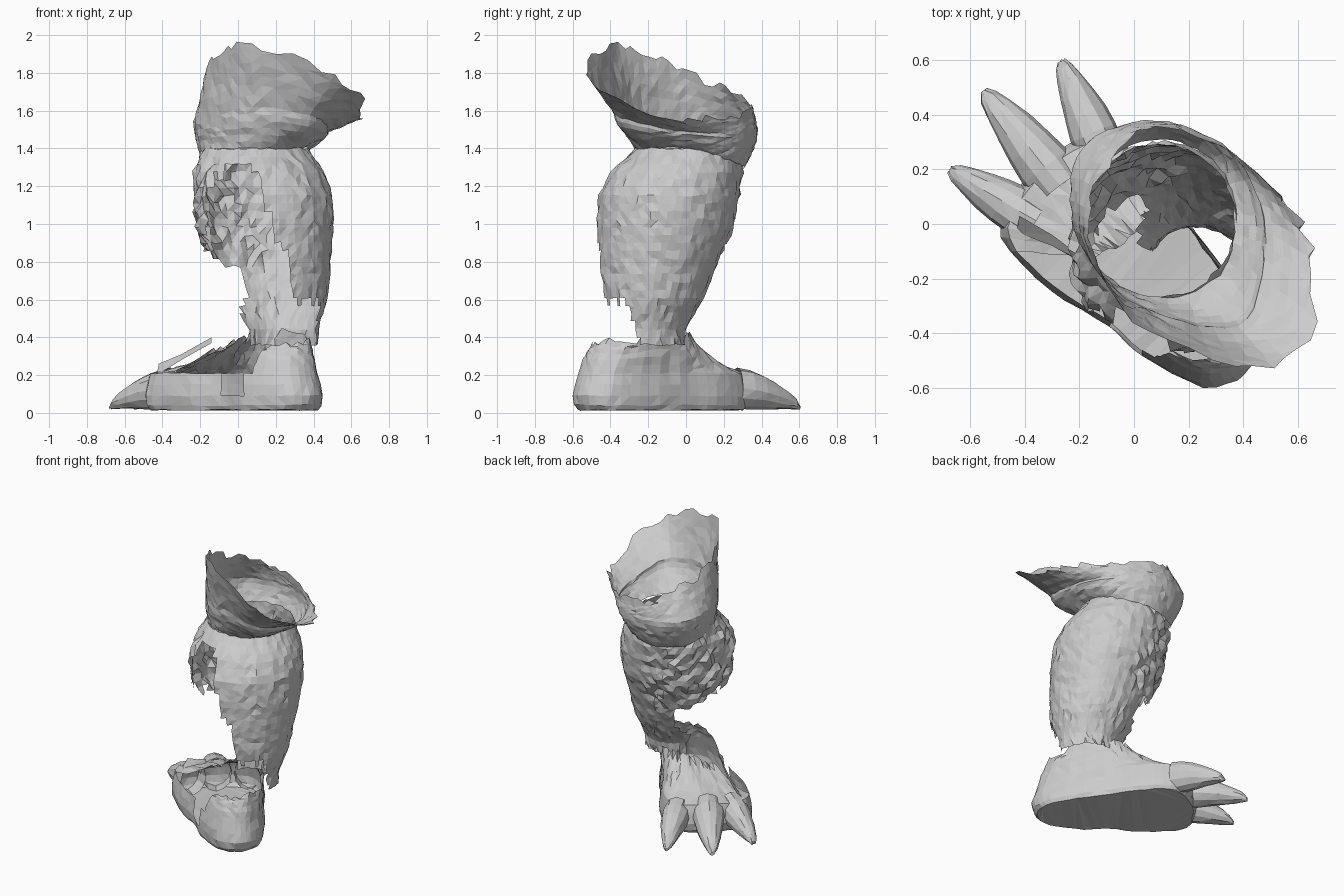
import bpy, bmesh, math, random
from mathutils import Vector

if "Cube" in bpy.data.objects:
    bpy.data.objects.remove(bpy.data.objects["Cube"])

random.seed(4)


def jit(a):
    return Vector([random.uniform(-a, a) for _ in range(3)])


def interp(table, t):
    """Piecewise linear lookup: rows are (key, values...)."""
    if t <= table[0][0]:
        return table[0][1:]
    for a, b in zip(table, table[1:]):
        if t <= b[0]:
            f = (t - a[0]) / (b[0] - a[0])
            return [p + (q - p) * f for p, q in zip(a[1:], b[1:])]
    return table[-1][1:]


def closed_spline(pts, n):
    """Resample a closed Catmull-Rom curve."""
    pts = [Vector(p) for p in pts]
    m, out = len(pts), []
    for i in range(n):
        u = i * m / n
        k, f = int(u), u - int(u)
        a, b, c, d = (pts[(k + j) % m] for j in (-1, 0, 1, 2))
        out.append(0.5 * (2 * b + (c - a) * f + (2 * a - 5 * b + 4 * c - d) * f * f
                          + (3 * b - a - 3 * c + d) * f ** 3))
    return out


def shell(name, rings, keep=None, cap_first=False, cap_last=False):
    """Skin closed rings of points; keep(i, j) chooses which quads stay."""
    bm = bmesh.new()
    rows = [[bm.verts.new(p) for p in r] for r in rings]
    n = len(rows[0])
    for j in range(len(rows) - 1):
        for i in range(n):
            if keep is None or keep(i, j):
                k = (i + 1) % n
                bm.faces.new((rows[j][i], rows[j][k], rows[j + 1][k], rows[j + 1][i]))
    if cap_first:
        bm.faces.new(rows[0][::-1])
    if cap_last:
        bm.faces.new(rows[-1])
    bmesh.ops.delete(bm, geom=[v for v in bm.verts if not v.link_faces], context='VERTS')
    bmesh.ops.triangulate(bm, faces=bm.faces[:])
    me = bpy.data.meshes.new(name)
    bm.to_mesh(me)
    bm.free()
    ob = bpy.data.objects.new(name, me)
    bpy.context.collection.objects.link(ob)
    return ob


# Flared thigh with the knee bulge and a torn rim
N = 52
neck = closed_spline([(.37, 0, 1.4), (.3, .22, 1.34), (.1, .31, 1.3), (-.12, .22, 1.3),
                      (-.2, .02, 1.36), (-.12, -.17, 1.4), (.09, -.27, 1.4), (.3, -.2, 1.4)], N)
mid = closed_spline([(.48, -.02, 1.49), (.36, .26, 1.48), (.08, .38, 1.5), (-.18, .29, 1.52),
                     (-.23, .05, 1.55), (-.13, -.18, 1.57), (.08, -.33, 1.62), (.4, -.36, 1.57)], N)
rim = closed_spline([(.67, -.14, 1.57), (.46, .18, 1.57), (.12, .36, 1.6), (-.07, .26, 1.69),
                     (-.17, .02, 1.8), (-.1, -.21, 1.89), (.07, -.41, 1.97), (.54, -.52, 1.77)], N)
rings = []
for j in range(13):
    t = j / 6
    ring = []
    for a, b, c in zip(neck, mid, rim):
        if t <= 1:
            p = a.lerp(b, t)
            p.xy = a.lerp(b, math.sin(t * math.pi / 2)).xy
        else:
            p = b.lerp(c, t - 1)
        p += jit(.005)
        if j == 12:
            p += (c - b).normalized() * random.uniform(-.04, .03)
        ring.append(p)
    rings.append(ring)
shell("thigh_and_knee", rings)

# Lower leg shell: (height, centre x, centre y, radius)
LEG = [(.36, .23, -.2, .19), (.45, .225, -.2, .2), (.6, .2, -.18, .27), (.8, .17, -.15, .32),
       (1.0, .14, -.11, .365), (1.15, .13, -.09, .37), (1.28, .11, -.05, .345),
       (1.34, .1, -.02, .31), (1.4, .09, .01, .28)]
# Torn lower edge: (angle, lowest height)
EDGE = [(-90, 1.27), (-85, .95), (-75, .9), (-68, .6), (-27, .58), (-15, .38), (118, .38),
        (124, .79), (160, .83), (190, .9), (210, 1.0), (228, 1.25), (245, 1.32), (270, 1.32)]
N, M = 56, 26
Z = [.36 + 1.04 * j / (M - 1) for j in range(M)]
rag = [random.uniform(-.03, .03) for _ in range(N)]
rings = []
for z in Z:
    cx, cy, r = interp(LEG, z)
    ring = []
    for i in range(N):
        d = -90 + 360 * i / N
        a = math.radians(d)
        scaly = 85 < d < 240 and .8 < z < 1.34
        rr = r + (random.uniform(-.02, .015) if scaly else 0)
        ring.append(Vector((cx + rr * math.cos(a), cy + rr * math.sin(a), z)) + jit(.006))
    rings.append(ring)


def leg_keep(i, j):
    d = -90 + 360 * (i + .5) / N
    low = interp(EDGE, d)[0] + (rag[i] if d < -20 or d > 118 else 0)
    return Z[j] > low - .025 or (100 < d < 150 and Z[j] < .62 - (d - 118) * .004)


shell("lower_leg", rings, leg_keep)

# Hollow foot: sole outline and ankle opening, counter-clockwise from the heel
SOLE = [(.25, -.59), (.4, -.54), (.44, -.39), (.34, -.19), (.19, .02), (.06, .2), (-.1, .32),
        (-.28, .26), (-.42, .12), (-.48, -.05), (-.3, -.24), (-.09, -.37), (.03, -.48)]
ANKLE = [(.25, -.5, .36), (.36, -.44, .38), (.38, -.3, .37), (.32, -.16, .42), (.2, -.01, .42),
         (.12, .02, .42), (.06, 0, .41), (0, -.03, .39), (-.05, -.08, .36), (-.13, -.11, .33),
         (-.2, -.19, .3), (-.02, -.3, .3), (.1, -.44, .34)]
F = 52
base = closed_spline([(x, y, .01) for x, y in SOLE], F)
top = closed_spline(ANKLE, F)
mc = Vector((0, -.12, 0))
rings = []
for z, s in ((.015, .96), (.04, 1.0), (.09, 1.015), (.15, .99), (.21, .95)):
    rings.append([Vector((*(mc + (p - mc) * s).xy, z)) + jit(.004) for p in base])
wall = rings[-1]
for j in range(1, 7):
    t = j / 6
    ring = []
    for i, (a, b) in enumerate(zip(wall, top)):
        u = i * 13 / F
        p = a.lerp(b, t) + jit(.005)
        # heel swells, instep dips
        p.z += (-.025 if 4 < u < 9.5 else .02) * math.sin(t * math.pi)
        if j == 6:
            p.z += random.uniform(-.02, .025)
        ring.append(p)
    rings.append(ring)


def foot_keep(i, j):
    u = (i + .5) * 13 / F
    limit = 2 if 10.9 < u < 12.0 else 4
    return not (9.3 < u < 12.2 and j >= limit)


shell("foot", rings, foot_keep, cap_first=True)


# Rounded clawed toes
def toe(name, a, b, r0, h0):
    a, b = Vector(a), Vector(b)
    d = (b - a).normalized()
    side = Vector((-d.y, d.x, 0))
    rings = []
    for t, k in ((0, 1), (.2, 1.03), (.4, .93), (.6, .76), (.8, .55), (.93, .36), (1, .16)):
        c = a.lerp(b, t)
        h = h0 * (1 - .82 * t ** 1.6) - (.02 if t == 1 else 0)
        rings.append([Vector((c.x, c.y, .02 + h / 2)) + side * (r0 * k * math.cos(w))
                      + Vector((0, 0, h / 2 * math.sin(w))) + jit(.003)
                      for w in (q * math.tau / 12 for q in range(12))])
    shell(name, rings, cap_last=True)


toe("toe_inner", (-.12, .27, 0), (-.265, .6, 0), .085, .22)
toe("toe_middle", (-.27, .14, 0), (-.55, .49, 0), .1, .24)
toe("toe_outer", (-.36, .01, 0), (-.675, .2, 0), .09, .22)

# Torn flap standing over the open side of the foot
flap = [(-.43, -.03, .2), (-.42, .03, .26), (-.3, -.04, .31), (-.14, -.16, .4), (-.14, -.17, .37),
        (-.3, -.08, .28)]
me = bpy.data.meshes.new("torn_flap")
me.from_pydata(flap, [], [(0, 1, 2), (0, 2, 5), (5, 2, 3), (5, 3, 4)])
bpy.context.collection.objects.link(bpy.data.objects.new("torn_flap", me))
